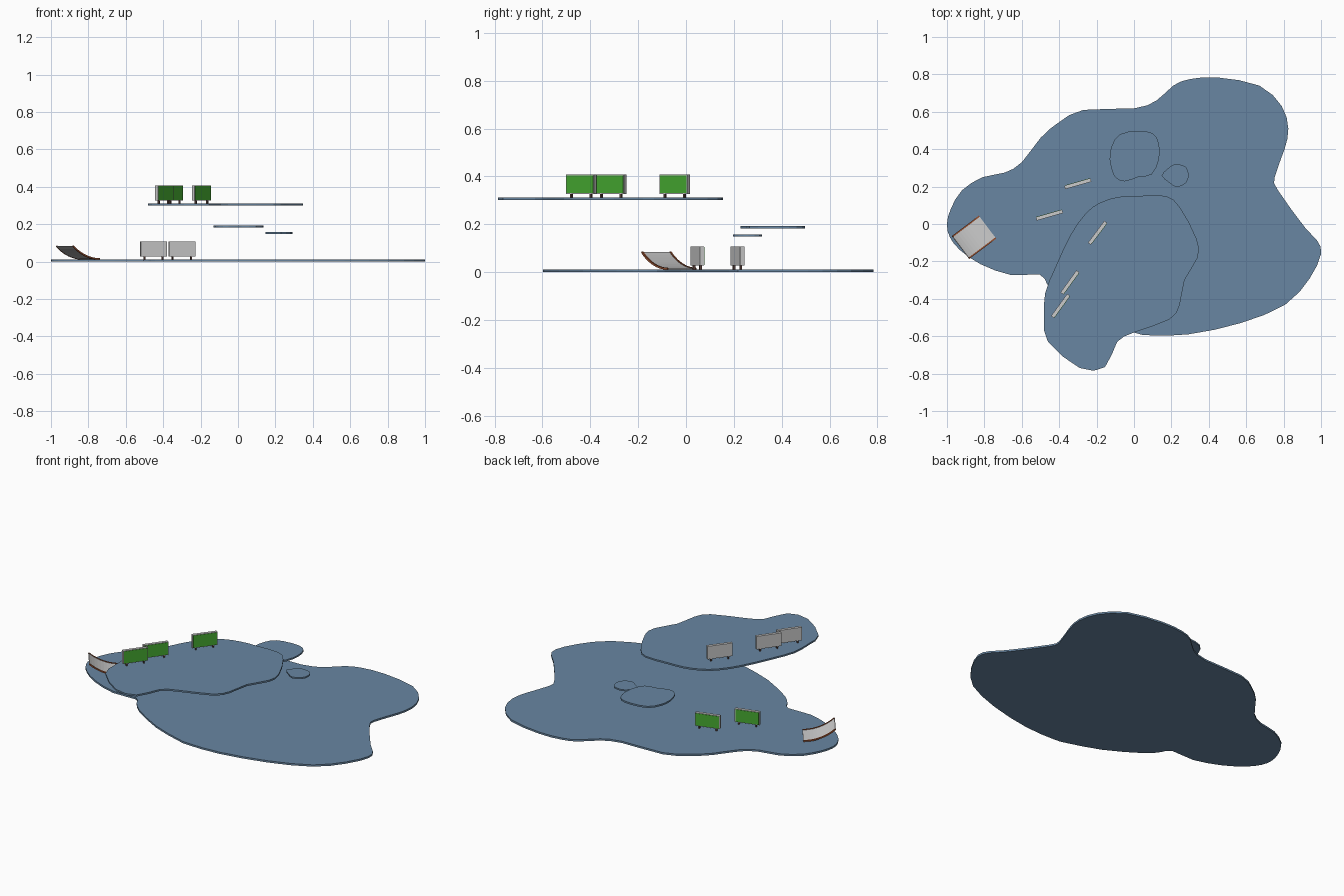
import bpy, bmesh, math
from mathutils import Vector, Matrix

if "Cube" in bpy.data.objects:
    bpy.data.objects.remove(bpy.data.objects["Cube"])


def material(name, rgb):
    m = bpy.data.materials.new(name)
    m.diffuse_color = (*rgb, 1)
    m.use_nodes = True
    m.node_tree.nodes["Principled BSDF"].inputs["Base Color"].default_value = m.diffuse_color
    return m


BLUE = material("slab_blue", (0.14, 0.24, 0.36))
GREEN = material("panel_green", (0.06, 0.40, 0.03))
BROWN = material("post_brown", (0.10, 0.05, 0.04))
RUST = material("rail_rust", (0.30, 0.08, 0.03))


def finish(bm, name, mat=None):
    bmesh.ops.recalc_face_normals(bm, faces=bm.faces)
    me = bpy.data.meshes.new(name)
    bm.to_mesh(me)
    bm.free()
    ob = bpy.data.objects.new(name, me)
    bpy.context.collection.objects.link(ob)
    if mat:
        me.materials.append(mat)
    return ob


def rounded(points, steps=3):
    """Closed Catmull-Rom curve through the outline points."""
    p = [Vector(q) for q in points]
    n, out = len(p), []
    for i in range(n):
        a, b, c, d = (p[(i + k) % n] for k in (-1, 0, 1, 2))
        for s in range(steps):
            t = s / steps
            out.append(0.5 * (2 * b + (c - a) * t + (2 * a - 5 * b + 4 * c - d) * t * t
                              + (3 * b - a - 3 * c + d) * t ** 3))
    return out


def slab(name, points, z0, z1, steps=2):
    bm = bmesh.new()
    face = bm.faces.new([bm.verts.new((x, y, z0)) for x, y in rounded(points, steps)])
    ext = bmesh.ops.extrude_face_region(bm, geom=[face], use_keep_orig=True)
    for v in ext["geom"]:
        if isinstance(v, bmesh.types.BMVert):
            v.co.z = z1
    return finish(bm, name, BLUE)


def box(name, size, centre, frame, mat=None):
    bm = bmesh.new()
    bmesh.ops.create_cube(bm, size=1)
    bmesh.ops.transform(bm, verts=bm.verts, matrix=frame @ Matrix.Translation(centre)
                        @ Matrix.Diagonal((*size, 1)))
    return finish(bm, name, mat)


# Island slabs
slab("ground_slab", [
    (-1, 0), (-0.98, 0.08), (-0.92, 0.18), (-0.81, 0.25), (-0.69, 0.275), (-0.60, 0.33),
    (-0.50, 0.46), (-0.40, 0.545), (-0.27, 0.61), (0, 0.618), (0.12, 0.66), (0.21, 0.74),
    (0.30, 0.775), (0.45, 0.783), (0.67, 0.74), (0.79, 0.63), (0.825, 0.51), (0.805, 0.40),
    (0.752, 0.25), (0.77, 0.18), (0.915, -0.02), (0.98, -0.09), (1.0, -0.16), (0.94, -0.29),
    (0.81, -0.43), (0.57, -0.53), (0.29, -0.59), (0.085, -0.595), (0, -0.58), (-0.20, -0.51),
    (-0.40, -0.39), (-0.465, -0.32), (-0.505, -0.27), (-0.66, -0.272), (-0.82, -0.215),
    (-0.93, -0.14), (-0.985, -0.07)], 0, 0.011)
slab("upper_platform", [
    (0.03, 0.15), (0.17, 0.15), (0.245, 0.09), (0.335, -0.08), (0.34, -0.18), (0.27, -0.30),
    (0.245, -0.43), (0.19, -0.51), (0, -0.58), (-0.09, -0.63), (-0.155, -0.765),
    (-0.29, -0.77), (-0.46, -0.63), (-0.48, -0.51), (-0.475, -0.37), (-0.42, -0.23),
    (-0.34, -0.06), (-0.26, 0.055), (-0.18, 0.115), (-0.08, 0.145)], 0.301, 0.311)
slab("middle_platform", [
    (-0.13, 0.345), (-0.118, 0.42), (-0.075, 0.48), (0.02, 0.498), (0.10, 0.485),
    (0.133, 0.43), (0.133, 0.345), (0.095, 0.265), (0.02, 0.25), (-0.05, 0.228),
    (-0.105, 0.255)], 0.183, 0.193)
slab("small_platform", [
    (0.148, 0.258), (0.18, 0.295), (0.215, 0.318), (0.275, 0.308), (0.292, 0.262),
    (0.278, 0.22), (0.23, 0.197), (0.19, 0.22)], 0.148, 0.157)


# Sign boards: the green face is on the local -y side
def board(name, x, y, ground, angle):
    f = Matrix.Translation((x, y, ground)) @ Matrix.Rotation(math.radians(angle), 4, "Z")
    box(name + "_back", (0.146, 0.018, 0.080), (0, 0, 0.056), f)
    box(name + "_face", (0.138, 0.003, 0.074), (0, -0.0095, 0.056), f, GREEN)
    for side in (-1, 1):
        box(name + "_leg", (0.008, 0.010, 0.018), (side * 0.051, 0, 0.008), f, BROWN)


board("upper_board_a", -0.195, -0.047, 0.311, 53)
board("upper_board_b", -0.343, -0.312, 0.311, 54)
board("upper_board_c", -0.393, -0.438, 0.311, 54)
board("ground_board_a", -0.300, 0.215, 0.011, 196)
board("ground_board_b", -0.452, 0.047, 0.011, 196)


# Curved ramp: a bent sheet with rails along its two sides
def bent_strip(name, y0, y1, under, over, mat=None, n=10):
    top_angle, radius, length = math.radians(42.5), 0.266, 0.18
    f = Matrix.Translation((-0.855, -0.071, 0.013)) @ Matrix.Rotation(math.radians(37), 4, "Z")
    bm = bmesh.new()
    rings = []
    for i in range(n + 1):
        a = top_angle * i / n
        ring = []
        for y, off in ((y0, -under), (y1, -under), (y1, over), (y0, over)):
            r = radius - off
            ring.append(bm.verts.new(f @ Vector(
                (length / 2 - r * math.sin(a), y, radius - r * math.cos(a)))))
        rings.append(ring)
    for a, b in zip(rings, rings[1:]):
        for k in range(4):
            bm.faces.new((a[k], a[(k + 1) % 4], b[(k + 1) % 4], b[k]))
    bm.faces.new(rings[0])
    bm.faces.new(rings[-1])
    return finish(bm, name, mat)


bent_strip("ramp_sheet", -0.070, 0.070, 0.002, 0.002)
for s in (-1, 1):
    bent_strip("ramp_rail", s * 0.069, s * 0.077, 0.003, 0.005, RUST)
